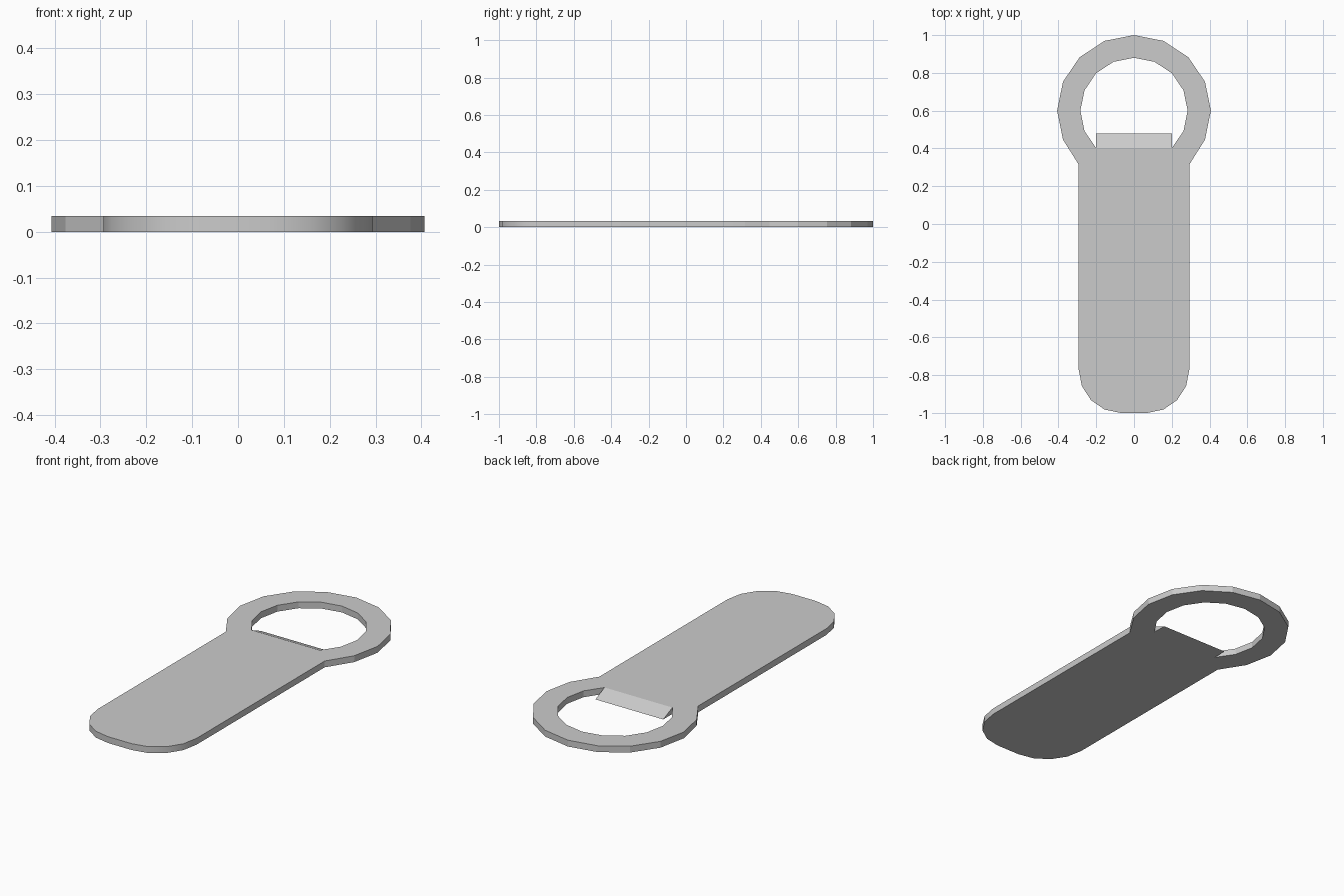
import bpy, bmesh
from math import sin, cos, radians

if "Cube" in bpy.data.objects:
    bpy.data.objects.remove(bpy.data.objects["Cube"])

THICK = 0.034
RING_Y = 0.6
STEP = 22.5


def arc(cx, cy, rx, ry, start, end):
    """Points every 22.5 degrees from start to end."""
    n = round(abs(end - start) / STEP)
    angles = [radians(start + (end - start) * i / n) for i in range(n + 1)]
    return [(cx + rx * cos(a), cy + ry * sin(a)) for a in angles]


# Right half outline, counter-clockwise: rounded end, neck, outer ring, opening
end_corner = arc(0.07, -0.77, 0.223, 0.23, -90, 0)
outer_ring = arc(0, RING_Y, 0.407, 0.40, -22.5, 90)
opening = arc(0, RING_Y, 0.284, 0.28, 90, -45)
outline = [(0, -1.0)] + end_corner + [(0.293, 0.315)] + outer_ring + opening + [(0, 0.402)]
outline = [(0 if abs(x) < 1e-4 else x, y) for x, y in outline]

bm = bmesh.new()
low = [bm.verts.new((x, y, 0)) for x, y in outline]
top = [bm.verts.new((x, y, THICK)) for x, y in outline]
bm.faces.new(top)
bm.faces.new(low[::-1])

# Side walls, leaving the mirror line and the lip edge open
count = len(outline)
lip = count - 2
for i in range(count):
    j = (i + 1) % count
    on_middle = outline[i][0] == 0 and outline[j][0] == 0
    if i != lip and not on_middle:
        wall = bm.faces.new((low[i], low[j], top[j], top[i]))
        wall.smooth = i <= len(end_corner)

# Wedge-shaped prying lip, thin edge at the underside
a, b, c, d = low[lip], low[lip + 1], top[lip + 1], top[lip]
tip = bm.verts.new((a.co.x, 0.48, 0))
tip_mid = bm.verts.new((0, 0.48, 0))
bm.faces.new((tip, tip_mid, c, d))
bm.faces.new((a, b, tip_mid, tip))
bm.faces.new((a, tip, d))

# Keep the rims crisp
for e in bm.edges:
    if len(e.link_faces) == 2 and e.calc_face_angle() > radians(30):
        e.smooth = False

mesh = bpy.data.meshes.new("bottle_opener")
bm.to_mesh(mesh)
bm.free()
opener = bpy.data.objects.new("bottle_opener", mesh)
bpy.context.collection.objects.link(opener)

# Left half
mirror = opener.modifiers.new("Mirror", 'MIRROR')
mirror.use_clip = True
mirror.merge_threshold = 0.0005
